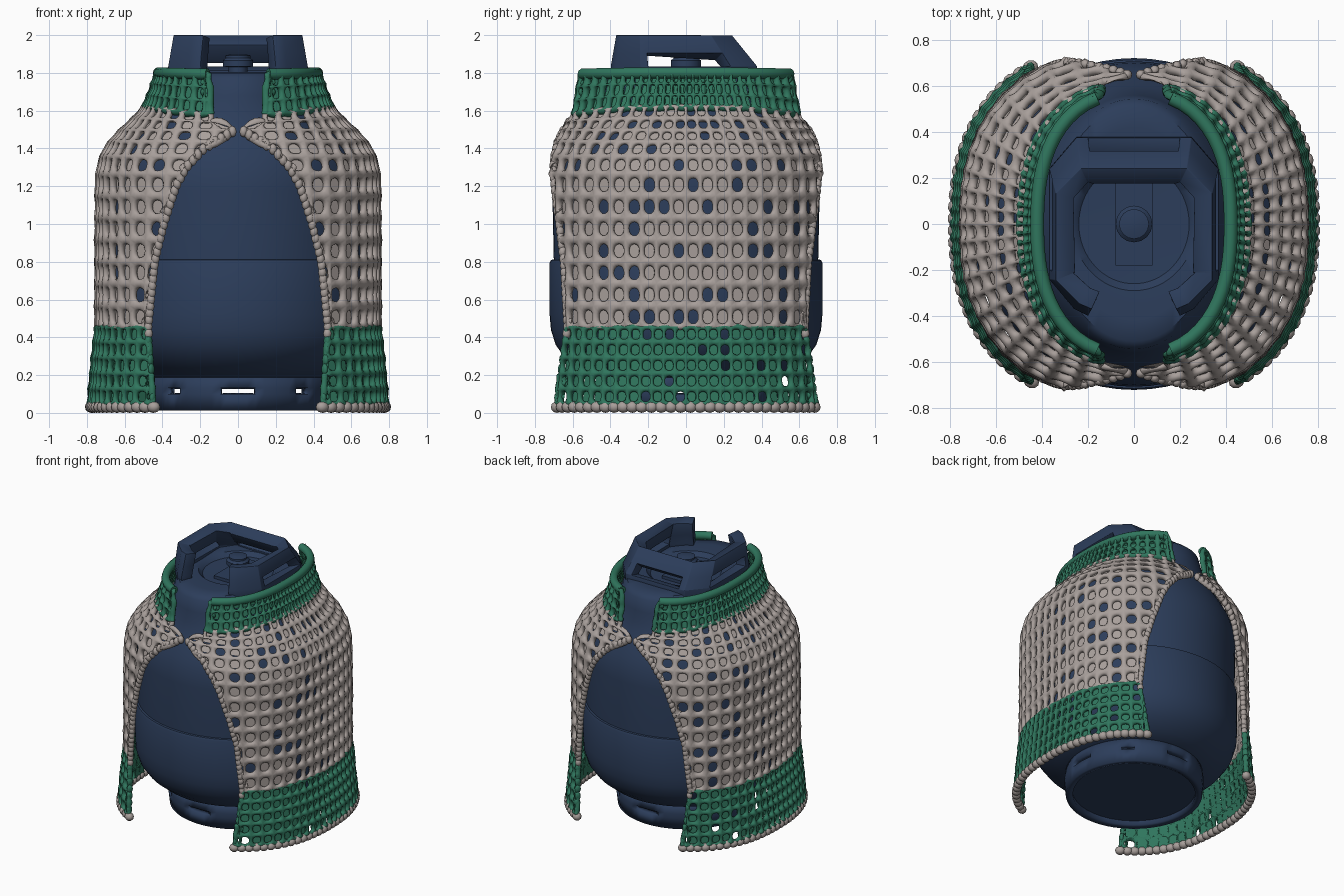
import bpy, bmesh, math, random
from mathutils import Matrix, Vector

if "Cube" in bpy.data.objects:
    bpy.data.objects.remove(bpy.data.objects["Cube"])
random.seed(4)

def mat(name, c):
    m = bpy.data.materials.new(name)
    m.diffuse_color = (*c, 1)
    m.use_nodes = True
    m.node_tree.nodes["Principled BSDF"].inputs["Base Color"].default_value = m.diffuse_color
    return m

NAVY = mat("navy_paint", (0.025, 0.047, 0.104))
GREY = mat("warm_grey_yarn", (0.39, 0.345, 0.325))
GREEN = mat("green_yarn", (0.029, 0.18, 0.11))

def finish(name, bm, m, angle=40):
    me = bpy.data.meshes.new(name)
    bm.to_mesh(me)
    bm.free()
    ob = bpy.data.objects.new(name, me)
    bpy.context.collection.objects.link(ob)
    me.materials.append(m)
    bpy.ops.object.select_all(action='DESELECT')
    ob.select_set(True)
    bpy.context.view_layer.objects.active = ob
    bpy.ops.object.shade_smooth_by_angle(angle=math.radians(angle))
    return ob

def solidify(ob, t):
    s = ob.modifiers.new("thick", 'SOLIDIFY')
    s.thickness, s.offset = t, -1

def mirror(ob):
    ob.modifiers.new("mirror", 'MIRROR').use_mirror_merge = False

def lerp(tab, z, k=1):
    if z <= tab[0][0]:
        return tab[0][k]
    for a, b in zip(tab, tab[1:]):
        if z <= b[0]:
            t = (z - a[0]) / (b[0] - a[0])
            return a[k] + (b[k] - a[k]) * t
    return tab[-1][k]

def lathe(name, prof, n, m):
    """prof: (rx, ry, z) rings, from bottom to top"""
    bm = bmesh.new()
    rings = [[bm.verts.new((rx * math.cos(2 * math.pi * i / n), ry * math.sin(2 * math.pi * i / n), z))
              for i in range(n)] for rx, ry, z in prof]
    for a, b in zip(rings, rings[1:]):
        for i in range(n):
            j = (i + 1) % n
            bm.faces.new((a[i], a[j], b[j], b[i]))
    bm.faces.new(rings[0][::-1])
    bm.faces.new(rings[-1])
    return finish(name, bm, m)

# ---- gas bottle body: lower bowl, recessed upper shell, shoulder, dished top
lathe("bottle_body", [
    (.30, .30, .17), (.46, .46, .18), (.56, .56, .225), (.64, .64, .29), (.69, .69, .36), (.713, .715, .44),
    (.715, .722, .52), (.715, .722, .795), (.71, .715, .81), (.70, .70, .812), (.703, .708, 1.18),
    (.70, .70, 1.27), (.675, .675, 1.36), (.62, .64, 1.44), (.55, .60, 1.52), (.465, .575, 1.6),
    (.41, .56, 1.68), (.375, .545, 1.77), (.35, .51, 1.80), (.31, .42, 1.805), (.27, .29, 1.80),
    (.24, .26, 1.77), (.10, .10, 1.765)], 64, NAVY)

# ---- foot ring with wide and narrow slots, and the base inside it
bm = bmesh.new()
zs = [.012, .10, .132, .21]
N = 64
g = [[bm.verts.new((r * math.cos(2 * math.pi * i / N), r * math.sin(2 * math.pi * i / N), z)) for i in range(N)]
     for z, r in zip(zs, (.475, .485, .485, .475))]
for k in range(3):
    for i in range(N):
        if k == 1 and i % 16 in (0, 1, 14, 15, 7, 8):
            continue
        j = (i + 1) % N
        bm.faces.new((g[k][i], g[k][j], g[k + 1][j], g[k + 1][i]))
solidify(finish("foot_ring", bm, NAVY), .05)
lathe("foot_base", [(.44, .44, .05), (.44, .44, .06)], 32, NAVY)

# ---- eight-sided handle collar, open at the front, with grip windows
half = [(.20, -.40), (.26, -.37), (.37, -.24), (.37, -.20), (.37, .24), (.25, .38), (.20, .38)]
path = half + [(-x, y) for x, y in half[::-1]]
bm = bmesh.new()
g = []
for z in (1.77, 1.835, 1.905, 2.0):
    t = max(0, (z - 1.83) / .17)
    g.append([bm.verts.new((x * (1 - .08 * t), y * (1 - .215 * t) - .056 * t, z)) for x, y in path])
for k in range(3):
    for i in range(len(path) - 1):
        if k == 1 and i in (3, 6, 9):
            continue
        bm.faces.new((g[k][i], g[k][i + 1], g[k + 1][i + 1], g[k + 1][i]))
h = finish("handle_collar", bm, NAVY, 25)
solidify(h, .085)
b = h.modifiers.new("soft", 'BEVEL')
b.width, b.segments = .01, 2

# ---- valve and its plate
bm = bmesh.new()
bmesh.ops.create_cube(bm, size=1, matrix=Matrix.Translation((0, 0, 1.775)) @ Matrix.Diagonal((.16, .36, .03, 1)))
finish("valve_plate", bm, NAVY)
lathe("valve", [(.05, .05, 1.77), (.05, .05, 1.83), (.08, .08, 1.835), (.08, .08, 1.865),
                (.065, .065, 1.88), (.065, .065, 1.893), (.03, .03, 1.9)], 16, NAVY)

# ---- shape of the cover: half sizes by height, and half width of the opening
SHAPE = [(0, .80, .80), (.2, .782, .785), (.45, .757, .77), (1.2, .757, .76), (1.3, .75, .75), (1.38, .725, .725),
         (1.44, .685, .695), (1.5, .63, .66), (1.6, .525, .63), (1.64, .50, .62), (1.72, .465, .605), (1.83, .435, .59)]
OPEN = [(0, .455), (.2, .465), (.45, .485), (.6, .47), (.8, .45), (1.0, .40), (1.2, .335), (1.3, .28), (1.4, .185),
        (1.46, .08), (1.5, .012), (1.52, .03), (1.565, .145), (1.65, .15), (1.83, .165)]

def cover(a, z, d=0):
    rx, ry = lerp(SHAPE, z), lerp(SHAPE, z, 2)
    c, s = math.cos(a), math.sin(a)
    n = 2.35
    r = ((abs(c) / rx) ** n + (abs(s) / ry) ** n) ** (-1 / n) + d
    dip = lerp([(1.5, 0), (1.63, .05), (1.83, 0)], z) * s ** 4
    return Vector((r * c, r * s, z - dip))

def edge(z):
    """angle where the panel meets the opening"""
    lo, hi, w = 0, math.pi / 2, lerp(OPEN, z)
    for _ in range(24):
        m = (lo + hi) / 2
        if cover(m, z).x > w:
            lo = m
        else:
            hi = m
    return lo

RING = [(-1, -1), (0, -1), (1, -1), (1, 0), (1, 1), (0, 1), (-1, 1), (-1, 0)]

def knit(name, zrows, cols, hu, hv, thick, bulge, filled, m):
    """openwork panel trimmed to the opening, with a patchy lining behind its holes"""
    bm, lining = bmesh.new(), bmesh.new()
    grid = {}
    def angle(u):
        s = 2 * u / cols - 1
        return math.pi / 2 * (.78 * s + .22 * s ** 3)
    def point(u, v, d, margin):
        k = min(int(v), len(zrows) - 2)
        z = zrows[k] + (zrows[k + 1] - zrows[k]) * (v - k)
        lim = edge(z) - margin
        return cover(max(-lim, min(lim, angle(u))), z, d + random.uniform(-.004, .004))
    for k in range(len(zrows) - 1):
        lim = max(edge(zrows[k]), edge(zrows[k + 1]))
        for i in range(cols):
            if min(abs(angle(i)), abs(angle(i + 1))) > lim - .015:
                continue
            outer, inner = [], []
            for p, q in RING:
                key = (2 * i + 1 + p, 2 * k + 1 + q)
                if key not in grid:
                    grid[key] = bm.verts.new(point(key[0] / 2, key[1] / 2, bulge if p and q else bulge * .4, 0))
                outer.append(grid[key])
                f = .74 if p and q else 1
                inner.append(bm.verts.new(point(i + .5 + p * hu * f, k + .5 + q * hv * f, -.01, .03)))
            for j in range(8):
                n = (j + 1) % 8
                bm.faces.new((outer[j], outer[n], inner[n], inner[j]))
            if random.random() < filled:
                lining.faces.new([lining.verts.new(point(i + .5 + p * .45, k + .5 + q * .45, -.034, .01))
                                  for p, q in RING[::2]])
    for mesh in (bm, lining):
        bmesh.ops.remove_doubles(mesh, verts=mesh.verts, dist=.002)
        bmesh.ops.dissolve_degenerate(mesh, edges=mesh.edges, dist=.001)
    ob = finish(name, bm, m, 180)
    mirror(ob)
    solidify(ob, thick)
    s = ob.modifiers.new("round", 'SUBSURF')
    s.levels = s.render_levels = 1
    mirror(finish(name + "_lining", lining, m, 180))

body_rows = [.45 + .1165 * i for i in range(8)] + [1.36, 1.44, 1.50, 1.565, 1.63]
knit("cover_body", body_rows, 24, .27, .27, .04, .012, .65, GREY)
knit("cover_skirt", [.045 + .0825 * i for i in range(6)], 32, .27, .25, .042, .016, .88, GREEN)
knit("cover_neckband", [1.625, 1.685, 1.745, 1.803], 30, .17, .34, .045, .014, 1, GREEN)

# ---- smooth roll along the top of the neckband
cu = bpy.data.curves.new("neckband_roll", 'CURVE')
cu.dimensions = '3D'
cu.bevel_depth, cu.bevel_resolution, cu.use_fill_caps = .03, 3, True
sp = cu.splines.new('POLY')
sp.points.add(28)
lim = edge(1.83)
for i, p in enumerate(sp.points):
    p.co = (*cover(-lim + 2 * lim * i / 28, 1.80, -.022), 1)
cu.materials.append(GREEN)
ob = bpy.data.objects.new("neckband_roll", cu)
bpy.context.collection.objects.link(ob)
mirror(ob)

# ---- stitched edging along the openings, and puffy hem
def beads(name, pts, size, m):
    bm = bmesh.new()
    for p in pts:
        M = (Matrix.Translation(p) @ Matrix.Rotation(math.atan2(p.y, p.x), 4, 'Z')
             @ Matrix.Diagonal((*size, 1)))
        bmesh.ops.create_icosphere(bm, subdivisions=2, radius=1, matrix=M)
    mirror(finish(name, bm, m, 180))

def spaced(pts, step):
    out = [pts[0]]
    for p in pts:
        if (p - out[-1]).length >= step:
            out.append(p)
    return out

def rim(z0, z1, step):
    pts = spaced([cover(edge(z), z, -.016) for z in [z0 + (z1 - z0) * i / 300 for i in range(301)]], step)
    return pts + [Vector((p.x, -p.y, p.z)) for p in pts]

beads("opening_edging", rim(.42, 1.50, .036), (.022, .022, .03), GREY)
beads("skirt_edging", rim(.08, .40, .05), (.022, .014, .032), GREEN)
lim = edge(.03)
hem = spaced([cover(-lim + 2 * lim * i / 600, .031, -.018) for i in range(601)], .05)
beads("hem", hem, (.032, .036, .031), GREY)
